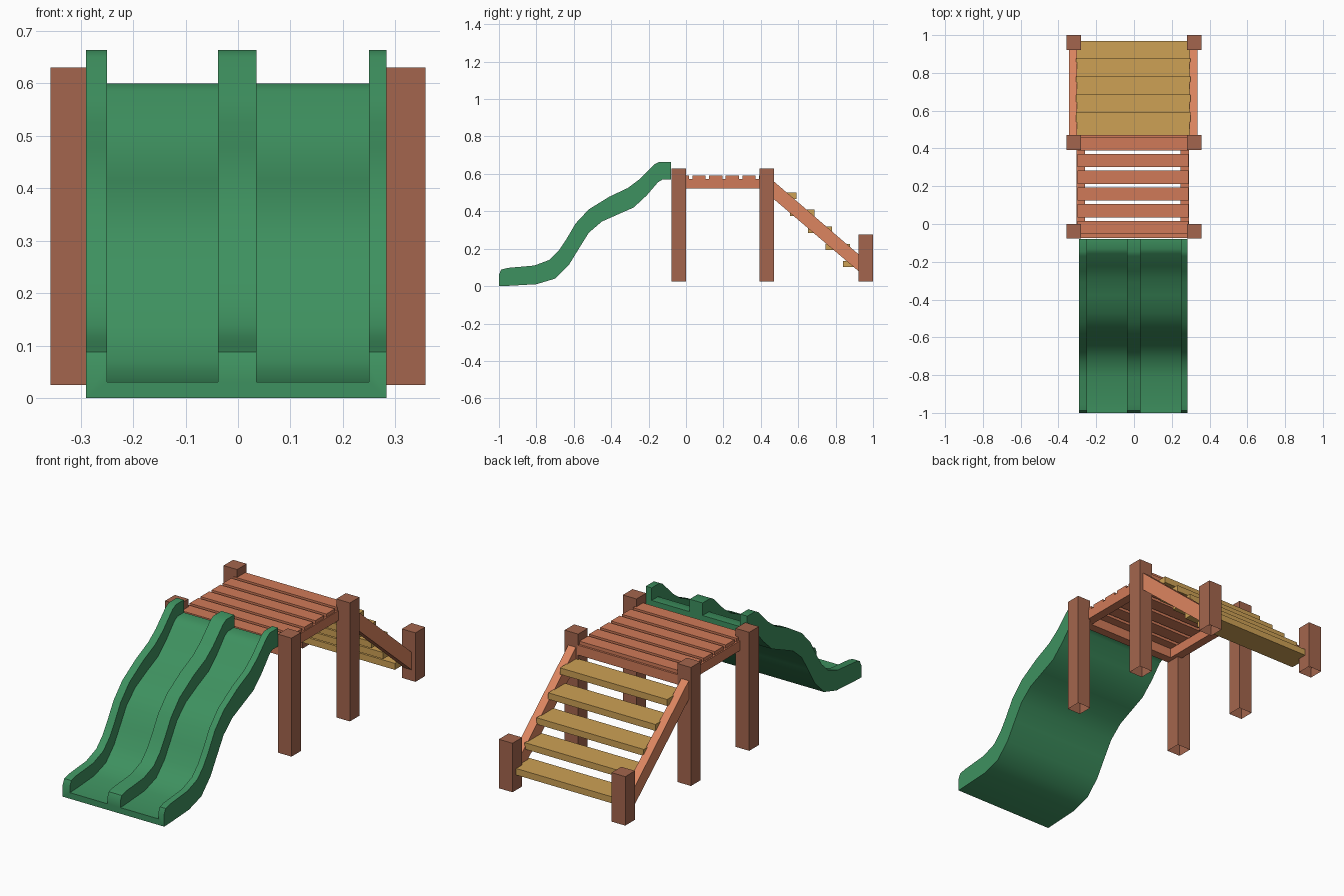
import bpy, bmesh

if "Cube" in bpy.data.objects:
    bpy.data.objects.remove(bpy.data.objects["Cube"])


def material(name, rgb):
    m = bpy.data.materials.new(name)
    m.diffuse_color = (*rgb, 1)
    m.use_nodes = True
    m.node_tree.nodes["Principled BSDF"].inputs["Base Color"].default_value = m.diffuse_color
    return m


GREEN = material("slide green", (0.048, 0.283, 0.115))
BROWN = material("post brown", (0.37, 0.131, 0.074))
DECK = material("deck terracotta", (0.63, 0.195, 0.098))
RAIL = material("stair rail orange", (0.72, 0.235, 0.116))
TAN = material("tread tan", (0.61, 0.355, 0.09))


def finish(name, bm, mat):
    bmesh.ops.recalc_face_normals(bm, faces=bm.faces)
    me = bpy.data.meshes.new(name)
    bm.to_mesh(me)
    bm.free()
    me.materials.append(mat)
    ob = bpy.data.objects.new(name, me)
    bpy.context.collection.objects.link(ob)
    return ob


def prism(name, outline, x0, x1, mat):
    """Extrude a (y, z) outline from x0 to x1."""
    bm = bmesh.new()
    face = bm.faces.new([bm.verts.new((x0, y, z)) for y, z in outline])
    ext = bmesh.ops.extrude_face_region(bm, geom=[face])
    moved = [v for v in ext["geom"] if isinstance(v, bmesh.types.BMVert)]
    bmesh.ops.translate(bm, verts=moved, vec=(x1 - x0, 0, 0))
    return finish(name, bm, mat)


def box(name, x, y, z, mat):
    return prism(name, [(y[0], z[0]), (y[1], z[0]), (y[1], z[1]), (y[0], z[1])],
                 x[0], x[1], mat)


# Posts, open at the underside
for label, y0, y1, top in (("front", -0.078, 0.0, 0.63),
                           ("middle", 0.393, 0.47, 0.63),
                           ("stair", 0.922, 1.0, 0.275)):
    for side, x0, x1 in (("left", -0.357, -0.28), ("right", 0.28, 0.357)):
        post = box(f"{label}_post_{side}", (x0, x1), (y0, y1), (0.025, top), BROWN)
        bm = bmesh.new()
        bm.from_mesh(post.data)
        bm.normal_update()
        low = [f for f in bm.faces if f.normal.z < -0.9]
        bmesh.ops.delete(bm, geom=low, context='FACES_ONLY')
        bm.to_mesh(post.data)
        bm.free()

# Deck frame and planks
box("deck_rail_left", (-0.305, -0.26), (-0.07, 0.46), (0.523, 0.573), DECK)
box("deck_rail_right", (0.245, 0.292), (-0.07, 0.46), (0.523, 0.573), DECK)
box("deck_beam_front", (-0.30, 0.288), (-0.075, -0.03), (0.523, 0.573), DECK)
box("deck_beam_back", (-0.30, 0.288), (0.425, 0.47), (0.523, 0.573), DECK)
for i in range(6):
    y = -0.053 + i * 0.0885
    box(f"deck_plank_{i + 1}", (-0.298, 0.288), (y, y + 0.07), (0.573, 0.59), DECK)

# Stair: sloping side rails and five treads
slope = [(0.44, 0.585), (0.44, 0.49), (0.94, 0.065), (0.94, 0.155)]
prism("stair_rail_left", slope, -0.345, -0.302, RAIL)
prism("stair_rail_right", slope, 0.293, 0.336, RAIL)
for i in range(5):
    y, z = 0.592 + i * 0.0945, 0.50 - i * 0.0913
    box(f"stair_tread_{i + 1}", (-0.308, 0.298), (y - 0.13, y), (z - 0.033, z), TAN)

# Double slide: (bottom y, bottom z, wall top y, wall top z, bed height fraction)
rows = [
    (-1.0, 0.0, -1.0, 0.062, 0.5),
    (-0.98, 0.0, -0.988, 0.088, 0.35),
    (-0.94, 0.002, -0.955, 0.097, 0.32),
    (-0.80, 0.010, -0.81, 0.110, 0.32),
    (-0.70, 0.040, -0.73, 0.140, 0.32),
    (-0.625, 0.115, -0.68, 0.190, 0.32),
    (-0.57, 0.205, -0.64, 0.250, 0.32),
    (-0.52, 0.285, -0.59, 0.335, 0.32),
    (-0.45, 0.345, -0.52, 0.410, 0.32),
    (-0.36, 0.385, -0.41, 0.478, 0.32),
    (-0.28, 0.420, -0.31, 0.525, 0.32),
    (-0.21, 0.485, -0.25, 0.570, 0.32),
    (-0.15, 0.555, -0.17, 0.650, 0.32),
    (-0.125, 0.57, -0.145, 0.664, 0.32),
    (-0.08, 0.570, -0.08, 0.664, 0.32),
]
# Cross-section: x and level (0 bottom, 1 bed, 2 wall top)
section = [(-0.29, 0), (-0.29, 2), (-0.25, 2), (-0.25, 1), (-0.038, 1), (-0.038, 2),
           (0.035, 2), (0.035, 1), (0.25, 1), (0.25, 2), (0.283, 2), (0.283, 0)]
bm = bmesh.new()
rings = []
for yb, zb, yt, zt, f in rows:
    t = (0, f, 1)
    rings.append([bm.verts.new((x, yb + (yt - yb) * t[k], zb + (zt - zb) * t[k]))
                  for x, k in section])
n = len(section)
for a, b in zip(rings, rings[1:]):
    for i in range(n):
        j = (i + 1) % n
        bm.faces.new((a[i], a[j], b[j], b[i]))
bm.faces.new(rings[0])
bm.faces.new(rings[-1])
slide = finish("double_slide", bm, GREEN)
bpy.context.view_layer.objects.active = slide
slide.select_set(True)
bpy.ops.object.shade_smooth_by_angle(angle=0.6)
